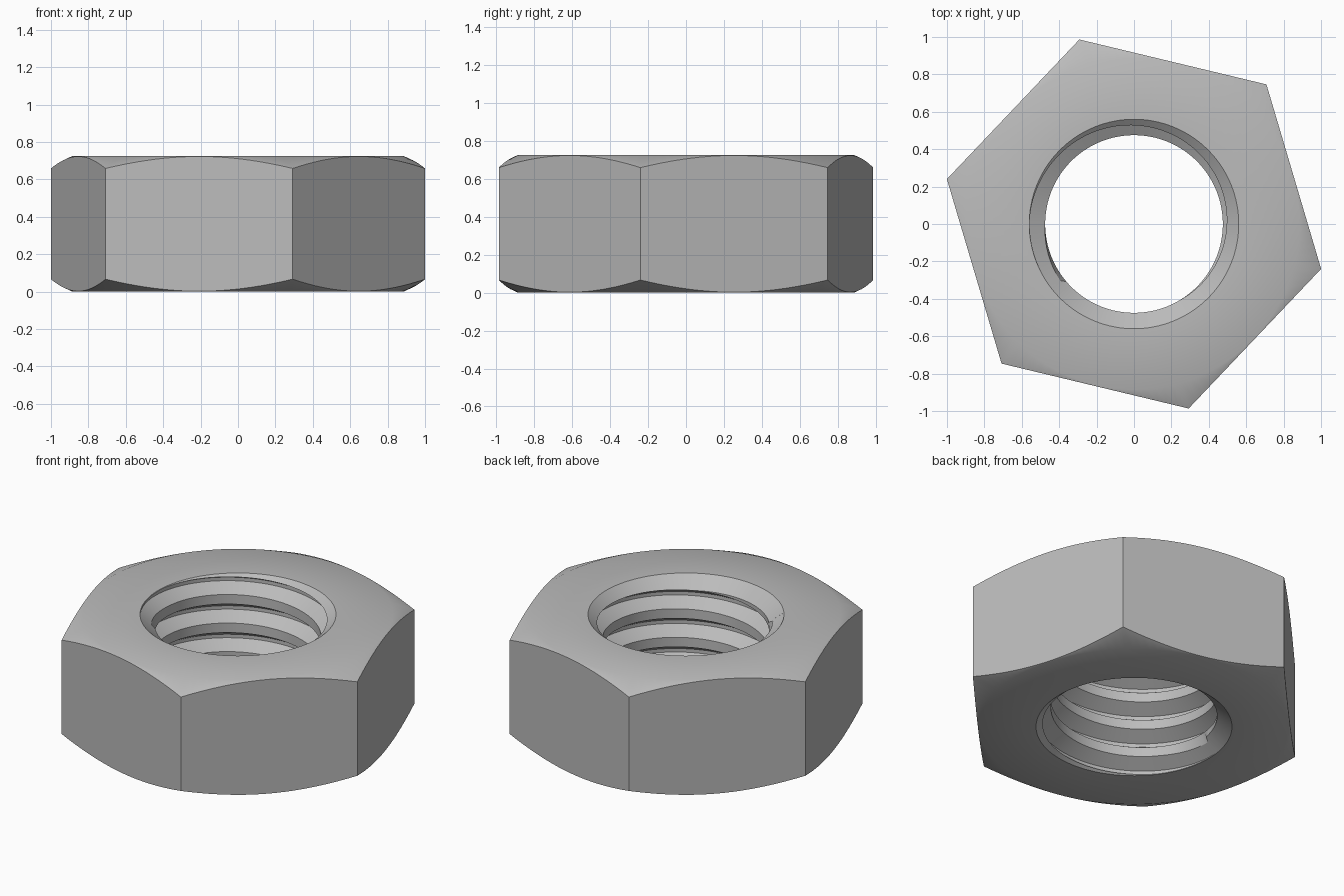
import bpy, bmesh, math

if "Cube" in bpy.data.objects:
    bpy.data.objects.remove(bpy.data.objects["Cube"])

H = 0.725                      # nut height
APOTHEM = 0.891                # half of the width across flats
TURN = math.radians(-13.5)     # rotation of the hexagon
R_CREST, R_ROOT = 0.475, 0.558 # thread radii
R_SINK, SINK = 0.56, 0.07      # countersink radius and depth
PITCH, FLANK, ROOT = 0.18, 0.049, 0.022
R_FLAT, SLOPE = 0.886, 0.465   # start and slope of the corner chamfer
N = 120                        # columns around the nut


def groove_z(a):
    """Height of the right-handed groove centre at angle a."""
    return 0.692 + PITCH * (a - math.radians(135)) / math.tau


def thread_r(a, z):
    d = abs((z - groove_z(a) + PITCH / 2) % PITCH - PITCH / 2)
    t = min(max((d - ROOT / 2) / FLANK, 0), 1)
    return R_ROOT + (R_CREST - R_ROOT) * t


def sink_r(z):
    return R_SINK - (R_SINK - R_CREST) * min(z, H - z) / SINK


def sink_depth(a, top):
    """Depth at which the countersink meets the thread."""
    for i in range(701):
        d = SINK * i / 700
        z = H - d if top else d
        if thread_r(a, z) >= sink_r(z):
            return d
    return SINK


def section(a):
    """Closed (radius, height) section of the nut at angle a."""
    lo, hi = sink_depth(a, False), H - sink_depth(a, True)
    pts = [(R_SINK, 0), (max(thread_r(a, lo), sink_r(lo)), lo)]
    for k in range(-7, 4):
        for off in (-ROOT / 2 - FLANK, -ROOT / 2, ROOT / 2, ROOT / 2 + FLANK):
            z = min(max(groove_z(a) + k * PITCH + off, lo), hi)
            pts.append((max(thread_r(a, z), sink_r(z)), z))
    pts += [(max(thread_r(a, hi), sink_r(hi)), hi), (R_SINK, H)]
    # flat top, chamfer, hexagon side, chamfer, flat bottom
    s = (a - TURN) % (math.pi / 3) - math.pi / 6
    rim = APOTHEM / math.cos(s)
    drop = (rim - R_FLAT) * SLOPE
    return pts + [(R_FLAT, H), (rim, H - drop), (rim, drop), (R_FLAT, 0)]


# Sweep the changing section around the axis
bm = bmesh.new()
columns = []
for j in range(N + 1):
    a = TURN + math.tau * j / N
    columns.append([bm.verts.new((r * math.cos(a), r * math.sin(a), z))
                    for r, z in section(a)])
for c, d in zip(columns, columns[1:]):
    for i in range(len(c)):
        k = (i + 1) % len(c)
        bm.faces.new((c[i], d[i], d[k], c[k]))
bmesh.ops.remove_doubles(bm, verts=bm.verts, dist=2e-5)
bmesh.ops.dissolve_degenerate(bm, edges=bm.edges, dist=1e-5)
bmesh.ops.recalc_face_normals(bm, faces=bm.faces)

mesh = bpy.data.meshes.new("hex_nut")
bm.to_mesh(mesh)
bm.free()
nut = bpy.data.objects.new("hex_nut", mesh)
bpy.context.collection.objects.link(nut)

# Plain grey metal
metal = bpy.data.materials.new("grey metal")
metal.diffuse_color = (0.5, 0.5, 0.5, 1)
metal.use_nodes = True
metal.node_tree.nodes["Principled BSDF"].inputs["Base Color"].default_value = metal.diffuse_color
mesh.materials.append(metal)

bpy.context.view_layer.objects.active = nut
nut.select_set(True)
bpy.ops.object.shade_smooth_by_angle(angle=math.radians(30))
